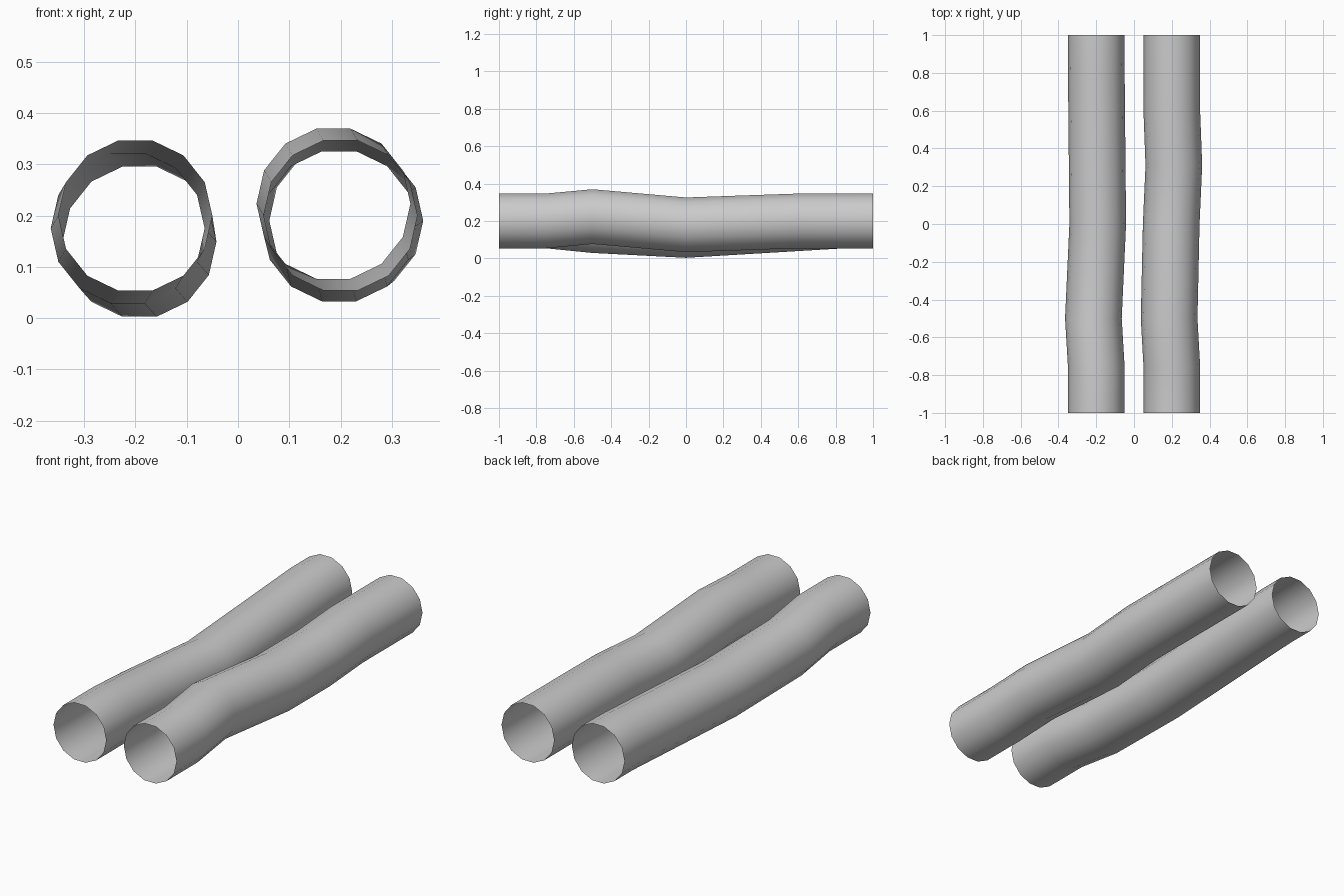
import bpy, bmesh
from math import sin, cos, pi

if "Cube" in bpy.data.objects:
    bpy.data.objects.remove(bpy.data.objects["Cube"])

SIDES, RADIUS = 14, 0.15


def tube(name, path):
    """Open thin tube: one upright ring per (x, y, z) path point, bridged along y."""
    bm = bmesh.new()
    rings = [[bm.verts.new((x + RADIUS * cos(2 * pi * i / SIDES), y,
                            z + RADIUS * sin(2 * pi * i / SIDES)))
              for i in range(SIDES)] for x, y, z in path]
    for a, b in zip(rings, rings[1:]):
        for i in range(SIDES):
            j = (i + 1) % SIDES
            bm.faces.new((a[i], b[i], b[j], a[j])).smooth = True
    bm.normal_update()
    # make sure the normals point out of the tube
    f = bm.faces[:][0]
    x, y, z = path[0]
    c = f.calc_center_median()
    if f.normal.x * (c.x - x) + f.normal.z * (c.z - z) < 0:
        bmesh.ops.reverse_faces(bm, faces=bm.faces[:])
    mesh = bpy.data.meshes.new(name)
    bm.to_mesh(mesh)
    bm.free()
    obj = bpy.data.objects.new(name, mesh)
    bpy.context.collection.objects.link(obj)
    return obj


# left tube sags towards the middle
tube("left_tube", [(-0.2, -1, 0.2), (-0.2, -0.75, 0.2), (-0.215, -0.5, 0.175),
                   (-0.192, 0, 0.149), (-0.2, 0.85, 0.2), (-0.2, 1, 0.2)])

# right tube humps near the front, then dips
tube("right_tube", [(0.2, -1, 0.2), (0.2, -0.75, 0.2), (0.186, -0.5, 0.223),
                    (0.197, 0, 0.179), (0.211, 0.31, 0.19),
                    (0.2, 0.6, 0.2), (0.2, 1, 0.2)])
